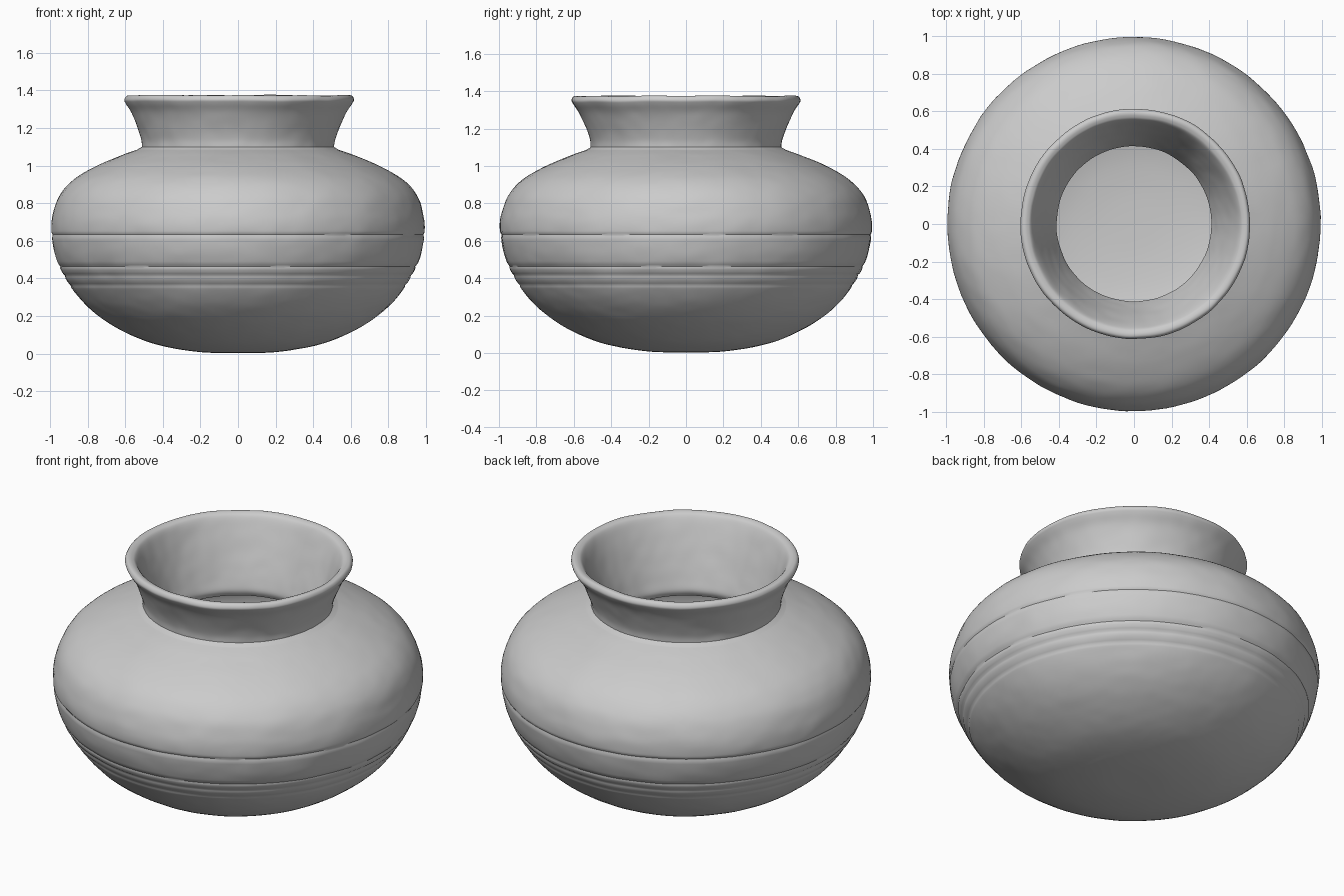
import bpy, bmesh, math
from mathutils import Vector, noise

if "Cube" in bpy.data.objects:
    bpy.data.objects.remove(bpy.data.objects["Cube"])

SEGMENTS = 144

# Half cross-sections as (radius, height)
body = [(0, 0.002), (0.2, 0.008), (0.4, 0.04), (0.55, 0.09), (0.7, 0.17), (0.82, 0.27),
        (0.91, 0.39), (0.97, 0.52), (0.994, 0.66), (0.982, 0.76), (0.945, 0.85),
        (0.87, 0.93), (0.75, 1.0), (0.62, 1.055), (0.535, 1.085)]
neck = [(0.51, 1.1), (0.515, 1.14), (0.535, 1.2), (0.57, 1.28), (0.603, 1.33),
        (0.612, 1.352), (0.6, 1.372), (0.575, 1.372), (0.55, 1.35), (0.51, 1.26),
        (0.465, 1.14), (0.43, 1.04), (0.413, 0.98), (0.425, 0.945)]
cavity = [(0.5, 0.94), (0.66, 0.92), (0.8, 0.86), (0.88, 0.77), (0.905, 0.66),
          (0.88, 0.52), (0.82, 0.4), (0.72, 0.28), (0.58, 0.18), (0.4, 0.12),
          (0.2, 0.095), (0, 0.09)]


def smooth_profile(points, steps):
    """Catmull-Rom resampling of a profile."""
    pts = [Vector(p) for p in points]
    out = []
    for i in range(len(pts) - 1):
        a, b, c, d = pts[max(i - 1, 0)], pts[i], pts[i + 1], pts[min(i + 2, len(pts) - 1)]
        for k in range(steps):
            t = k / steps
            out.append(0.5 * (2 * b + (c - a) * t + (2 * a - 5 * b + 4 * c - d) * t * t
                              + (3 * b - a - 3 * c + d) * t ** 3))
    return out + [pts[-1]]


# Incised lines round the belly: height and depth
grooves = [(0.63, 0.006), (0.465, 0.006), (0.415, 0.006), (0.365, 0.005)]


def cut_grooves(p):
    depth = sum(d * math.exp(-((p.y - z) / 0.008) ** 2) for z, d in grooves)
    return Vector((p.x - depth, p.y))


profile = [cut_grooves(p) for p in smooth_profile(body, 14)]
profile += smooth_profile(neck, 5) + smooth_profile(cavity, 5)


def hand_made(p):
    """Slight unevenness of hand-shaped clay and a gently wavy rim."""
    n = noise.noise(p * 5) * 0.004 + noise.noise(p * 14) * 0.002
    r = math.hypot(p.x, p.y)
    out = Vector((p.x / r, p.y / r, 0)) if r > 0.3 else Vector((0, 0, 0))
    q = p + out * n
    if p.z > 1.1:
        q.z += noise.noise(Vector((p.x * 4, p.y * 4, 3))) * 0.006 * (p.z - 1.1) / 0.27
        q.x += 0.007 * (p.z - 1.1) / 0.27
    return q


# Clay pot: lathe the whole wall, outside and inside
bm = bmesh.new()
rings = []
for p in profile:
    if p.x < 1e-4:
        rings.append([bm.verts.new((0, 0, p.y))])
        continue
    ring = []
    for s in range(SEGMENTS):
        a = math.tau * s / SEGMENTS
        ring.append(bm.verts.new(hand_made(Vector((p.x * math.cos(a), p.x * math.sin(a), p.y)))))
    rings.append(ring)
for lo, hi in zip(rings, rings[1:]):
    for s in range(SEGMENTS):
        t = (s + 1) % SEGMENTS
        if len(lo) == 1:
            bm.faces.new((lo[0], hi[t], hi[s]))
        elif len(hi) == 1:
            bm.faces.new((lo[s], lo[t], hi[0]))
        else:
            bm.faces.new((lo[s], lo[t], hi[t], hi[s]))
bmesh.ops.recalc_face_normals(bm, faces=bm.faces)
mesh = bpy.data.meshes.new("clay_pot")
bm.to_mesh(mesh)
bm.free()
pot = bpy.data.objects.new("clay_pot", mesh)
bpy.context.collection.objects.link(pot)
bpy.context.view_layer.objects.active = pot
pot.select_set(True)
bpy.ops.object.shade_smooth_by_angle(angle=math.radians(40))
